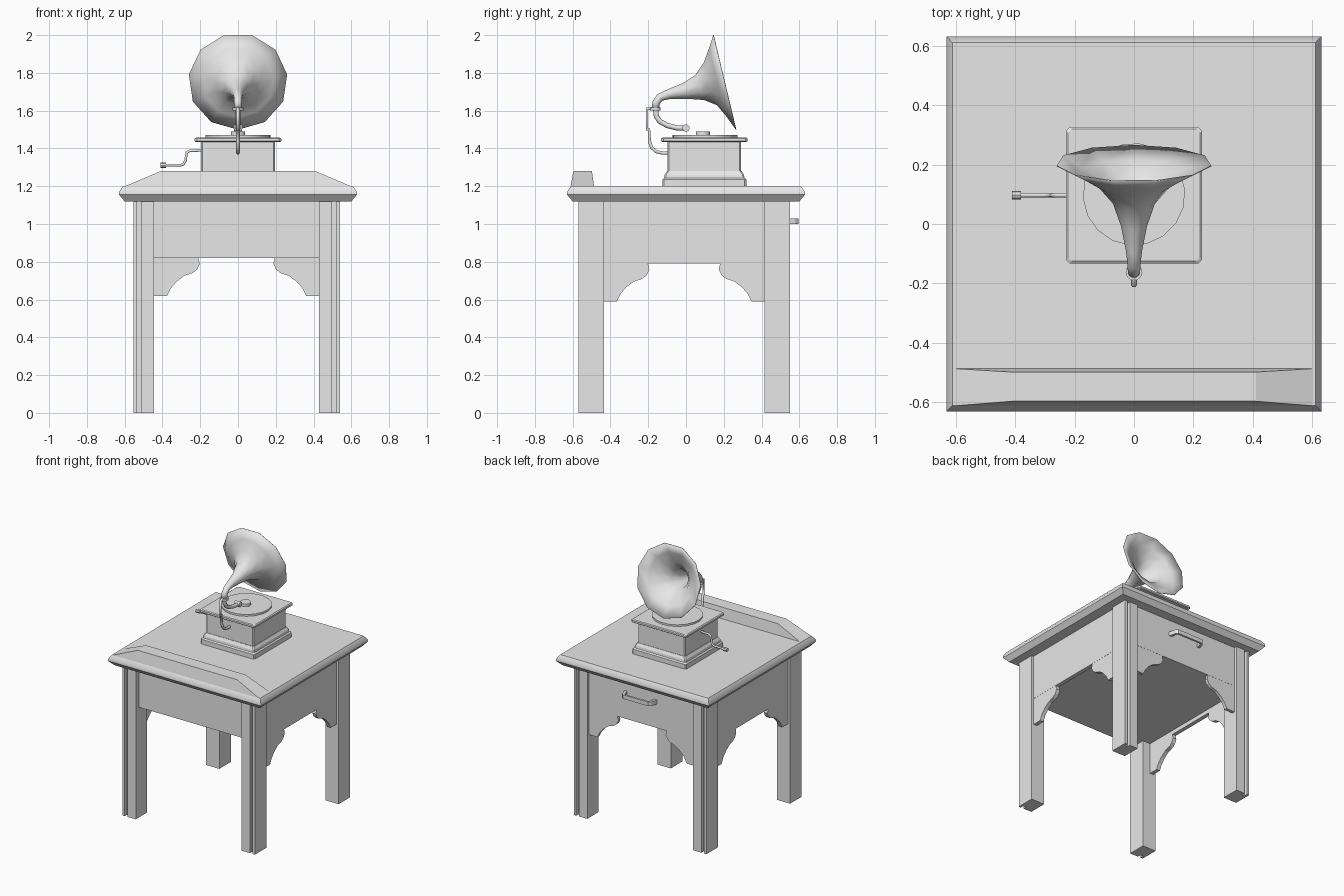
import bpy, bmesh, math
from mathutils import Vector

old = bpy.data.objects.get("Cube")
if old:
    bpy.data.objects.remove(old, do_unlink=True)

GREY = (0.8, 0.8, 0.8, 1)
mat = bpy.data.materials.new("plain_grey")
mat.use_nodes = True
mat.diffuse_color = GREY
mat.node_tree.nodes["Principled BSDF"].inputs["Base Color"].default_value = GREY


def finish(name, bm, smooth=False):
    bmesh.ops.recalc_face_normals(bm, faces=bm.faces[:])
    me = bpy.data.meshes.new(name)
    bm.to_mesh(me)
    bm.free()
    me.materials.append(mat)
    ob = bpy.data.objects.new(name, me)
    bpy.context.collection.objects.link(ob)
    if smooth:
        bpy.ops.object.select_all(action='DESELECT')
        ob.select_set(True)
        bpy.context.view_layer.objects.active = ob
        bpy.ops.object.shade_smooth_by_angle(angle=math.radians(40))
    return ob


def loft(name, rings, caps=True, smooth=False):
    """Skin a list of equally sized point rings."""
    bm = bmesh.new()
    vs = [[bm.verts.new(p) for p in r] for r in rings]
    n = len(vs[0])
    for a, b in zip(vs, vs[1:]):
        for i in range(n):
            j = (i + 1) % n
            bm.faces.new((a[i], a[j], b[j], b[i]))
    if caps:
        bm.faces.new(vs[0])
        bm.faces.new(vs[-1])
    return finish(name, bm, smooth)


def rect(hx, hy, z, cx=0, cy=0, cut=0):
    """Rectangle ring, with optional clipped corners."""
    if not cut:
        return [(cx + sx * hx, cy + sy * hy, z)
                for sx, sy in ((-1, -1), (1, -1), (1, 1), (-1, 1))]
    pts = []
    for sx, sy in ((-1, -1), (1, -1), (1, 1), (-1, 1)):
        pair = [(cx + sx * (hx - cut), cy + sy * hy, z),
                (cx + sx * hx, cy + sy * (hy - cut), z)]
        pts += pair if sx * sy < 0 else pair[::-1]
    return pts


def extrude(name, pts, vec):
    return loft(name, [pts, [tuple(Vector(p) + Vector(vec)) for p in pts]])


def cylinder(name, start, end, r, sides=16):
    d = Vector(end) - Vector(start)
    u = d.orthogonal().normalized()
    v = d.normalized().cross(u)
    angles = [2 * math.pi * i / sides for i in range(sides)]
    return loft(name, [[Vector(c) + r * (math.cos(a) * u + math.sin(a) * v) for a in angles]
                       for c in (start, end)], smooth=True)


def tube(name, pts, r, res=1):
    cu = bpy.data.curves.new(name, 'CURVE')
    cu.dimensions = '3D'
    cu.bevel_depth = r
    cu.bevel_resolution = res
    cu.use_fill_caps = True
    sp = cu.splines.new('POLY')
    sp.points.add(len(pts) - 1)
    for p, co in zip(sp.points, pts):
        p.co = (*co, 1)
    cu.materials.append(mat)
    ob = bpy.data.objects.new(name, cu)
    bpy.context.collection.objects.link(ob)


# Table top with rounded edge, and raised lip along the front
loft("table_top", [rect(h, h, z) for h, z in
                   ((0.60, 1.12), (0.63, 1.155), (0.63, 1.17), (0.61, 1.2))], smooth=True)
loft("front_lip", [rect(0.61, 0.063, 1.195, 0, -0.549), rect(0.41, 0.049, 1.28, 0, -0.547)])

# Legs, each with a groove on its outward y face
CX, CY = -0.0075, -0.01
leg = [(0.437, 0.425), (0.547, 0.425), (0.547, 0.56), (0.528, 0.56),
       (0.528, 0.535), (0.505, 0.535), (0.505, 0.56), (0.437, 0.56)]
for sx, side in ((-1, "right"), (1, "left")):
    for sy, end in ((-1, "front"), (1, "back")):
        extrude(f"{end}_{side}_leg", [(CX + sx * x, CY + sy * y, 0) for x, y in leg], (0, 0, 1.13))

# Drawer case and side panels
loft("drawer_case", [rect(0.5, 0.53, z, CX, 0) for z in (0.82, 1.13)])
for sx, side in ((-1, "right"), (1, "left")):
    loft(f"{side}_panel", [rect(0.015, 0.43, z, CX + sx * 0.515, CY) for z in (0.79, 1.13)])

# Curved corner brackets: (distance from leg, drop below panel)
curve = [(0, 0), (0, 0.2), (0.07, 0.2), (0.09, 0.16), (0.12, 0.125), (0.16, 0.095),
         (0.205, 0.08), (0.23, 0.06), (0.243, 0.03), (0.236, 0)]
for s in (-1, 1):
    extrude("back_bracket", [(CX + s * (0.438 - d), 0.505, 0.82 - z) for d, z in curve],
            (0, 0.024, 0))
    for sx in (-1, 1):
        extrude("side_bracket", [(CX + sx * 0.5, CY + s * (0.427 - d), 0.79 - z)
                                 for d, z in curve], (sx * 0.029, 0, 0))

# Drawer handle
grip = [(-0.135, 0.525), (-0.12, 0.58), (-0.105, 0.595), (0.105, 0.595), (0.12, 0.58),
        (0.135, 0.525), (0.115, 0.525), (0.104, 0.57), (0.098, 0.58), (-0.098, 0.58),
        (-0.104, 0.57), (-0.115, 0.525)]
extrude("drawer_handle", [(x, y, 1.0) for x, y in grip], (0, 0, 0.03))

# Player cabinet: stepped plinth, box and lid plate
PY = 0.097
loft("player_plinth", [rect(h, h, z, 0, PY, 0.008) for h, z in
                       ((0.222, 1.195), (0.222, 1.235), (0.213, 1.243), (0.21, 1.26), (0.198, 1.28))])
loft("player_box", [rect(0.195, 0.195, z, 0, PY, 0.008) for z in (1.27, 1.44)])
loft("player_lid", [rect(h, h, z, 0, PY, 0.012) for h, z in
                    ((0.222, 1.434), (0.229, 1.439), (0.229, 1.452), (0.222, 1.457))])
cylinder("turntable", (0, 0.1, 1.455), (0, 0.1, 1.47), 0.172, 18)
cylinder("spindle_cap", (0, 0.09, 1.468), (0, 0.09, 1.49), 0.038)

# Tone arm, sound box and rear support
tube("tone_arm", [(0, y, z) for y, z in
                  ((0, 1.507), (-0.05, 1.509), (-0.1, 1.522), (-0.138, 1.543),
                   (-0.157, 1.57), (-0.161, 1.615))], 0.014, 2)
cylinder("sound_box", (-0.022, 0, 1.508), (0.022, 0, 1.508), 0.019)
cylinder("horn_collar", (0, -0.162, 1.6), (0, -0.162, 1.618), 0.028)
tube("arm_support", [(0, y, z) for y, z in
                     ((-0.165, 1.611), (-0.206, 1.611), (-0.206, 1.5), (-0.196, 1.5),
                      (-0.194, 1.44), (-0.182, 1.405), (-0.158, 1.383), (-0.125, 1.376),
                      (-0.095, 1.376))], 0.01)

# Flared horn: upper and lower outline points in the y-z plane
outline = [((-0.18, 1.61), (-0.143, 1.61)), ((-0.176, 1.65), (-0.14, 1.637)),
           ((-0.15, 1.686), (-0.125, 1.655)), ((-0.1, 1.71), (-0.08, 1.664)),
           ((-0.02, 1.742), (0.01, 1.664)), ((0.05, 1.787), (0.095, 1.658)),
           ((0.096, 1.855), (0.165, 1.63)), ((0.123, 1.93), (0.215, 1.57)),
           ((0.146, 2.0), (0.265, 1.5))]
SIDES = 11
rings = []
for up, low in outline:
    up, low = Vector((0, *up)), Vector((0, *low))
    u = (up - low) / (1 + math.cos(math.pi / SIDES))
    c, r = low + u, u.length
    rings.append([c - u * math.cos(a) + Vector((r * math.sin(a), 0, 0))
                  for a in (2 * math.pi * i / SIDES for i in range(SIDES))])
horn = loft("horn", rings, caps=False)
horn.data.shade_smooth()
shell = horn.modifiers.new("thickness", 'SOLIDIFY')
shell.thickness = 0.003
shell.offset = 0

# Winding crank
tube("crank_rod", [(x, PY, z) for x, z in
                   ((-0.19, 1.39), (-0.255, 1.388), (-0.272, 1.378), (-0.278, 1.335),
                    (-0.288, 1.317), (-0.305, 1.311), (-0.39, 1.311))], 0.008)
cylinder("crank_grip", (-0.41, PY, 1.311), (-0.38, PY, 1.311), 0.014, 8)
